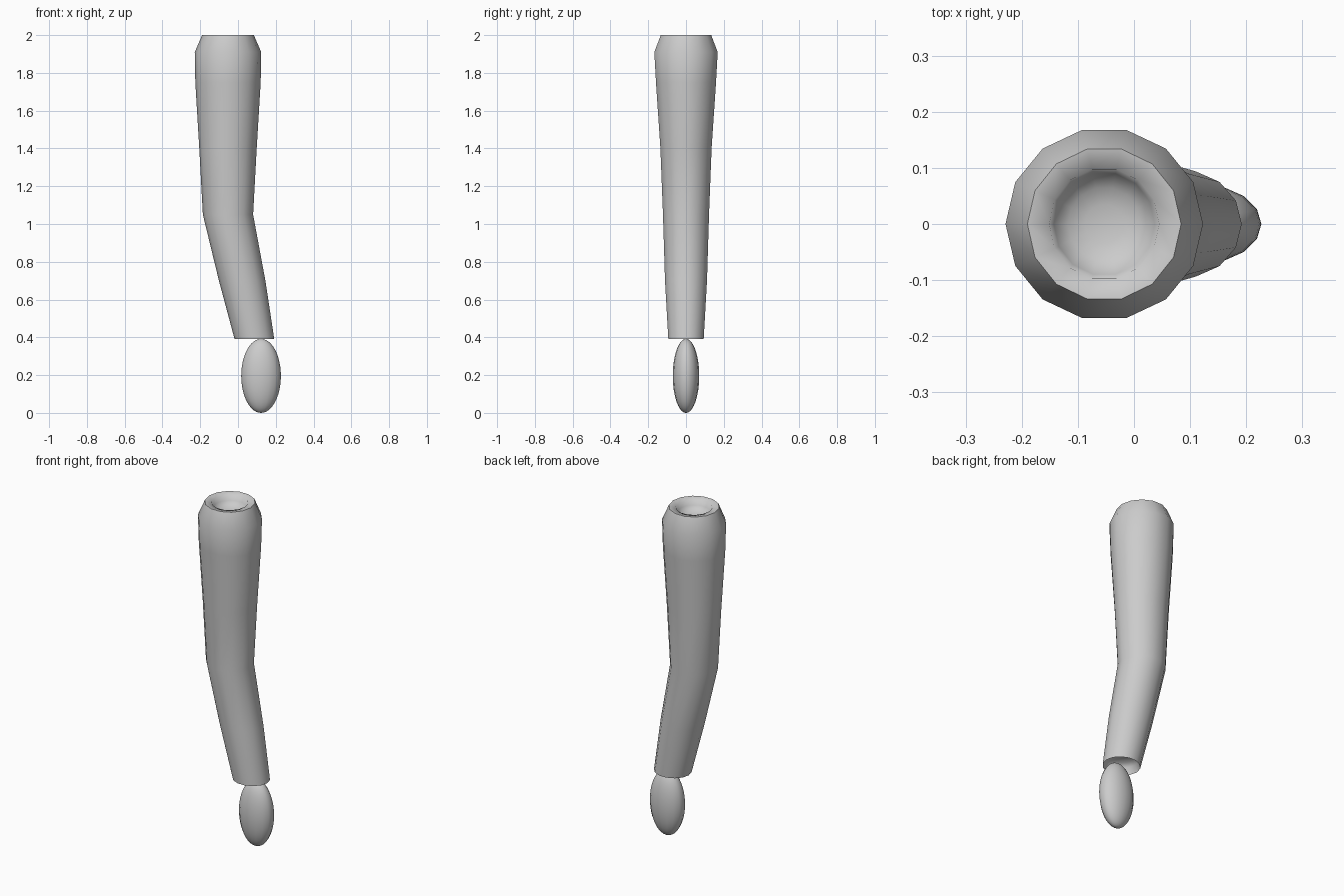
import bpy, bmesh
from math import cos, sin, pi, radians

cube = bpy.data.objects.get("Cube")
if cube:
    bpy.data.objects.remove(cube, do_unlink=True)

# One plain grey for everything
grey = bpy.data.materials.new("plain_grey")
grey.use_nodes = True
colour = (0.6, 0.6, 0.6, 1)
grey.diffuse_color = colour
grey.node_tree.nodes["Principled BSDF"].inputs["Base Color"].default_value = colour


def finish(obj, angle):
    obj.data.materials.append(grey)
    bpy.ops.object.select_all(action='DESELECT')
    obj.select_set(True)
    bpy.context.view_layer.objects.active = obj
    bpy.ops.object.shade_smooth_by_angle(angle=radians(angle))


def loft(name, rings, sides):
    """Bridge elliptical rings (x, z, rx, ry), closing both ends with a fan."""
    bm = bmesh.new()
    loops = []
    for x, z, rx, ry in rings:
        angles = [2 * pi * i / sides for i in range(sides)]
        loops.append([bm.verts.new((x + rx * cos(a), ry * sin(a), z)) for a in angles])
    for low, high in zip(loops, loops[1:]):
        for i in range(sides):
            j = (i + 1) % sides
            bm.faces.new((low[i], low[j], high[j], high[i]))
    for loop in (loops[0], loops[-1]):
        cap = bm.faces.new(loop)
        bmesh.ops.poke(bm, faces=[cap])
    bmesh.ops.recalc_face_normals(bm, faces=bm.faces)
    mesh = bpy.data.meshes.new(name)
    bm.to_mesh(mesh)
    bm.free()
    obj = bpy.data.objects.new(name, mesh)
    bpy.context.collection.objects.link(obj)
    return obj


# Bent sleeve: hollow cuff, tapering forearm, elbow, upper arm, dished shoulder
top = -0.053
sleeve = loft("arm_sleeve", [
    (0.085, 0.45, 0.070, 0.065),
    (0.086, 0.43, 0.092, 0.084),
    (0.087, 0.39, 0.105, 0.096),
    (0.022, 0.70, 0.123, 0.114),
    (top, 1.05, 0.133, 0.125),
    (top, 1.40, 0.152, 0.139),
    (top, 1.75, 0.173, 0.163),
    (top, 1.91, 0.176, 0.172),
    (top, 2.00, 0.137, 0.137),
    (top, 1.995, 0.098, 0.100),
    (top, 1.965, 0.090, 0.092),
    (top, 1.945, 0.065, 0.066),
    (top, 1.935, 0.035, 0.035),
], 14)
finish(sleeve, 72)

# Flattened egg-shaped hand
bpy.ops.mesh.primitive_uv_sphere_add(segments=16, ring_count=24, radius=1,
                                     location=(0.122, 0, 0.196))
hand = bpy.context.object
hand.name = "hand"
hand.scale = (0.105, 0.070, 0.196)
bpy.ops.object.transform_apply(location=False, rotation=False, scale=True)
finish(hand, 60)
